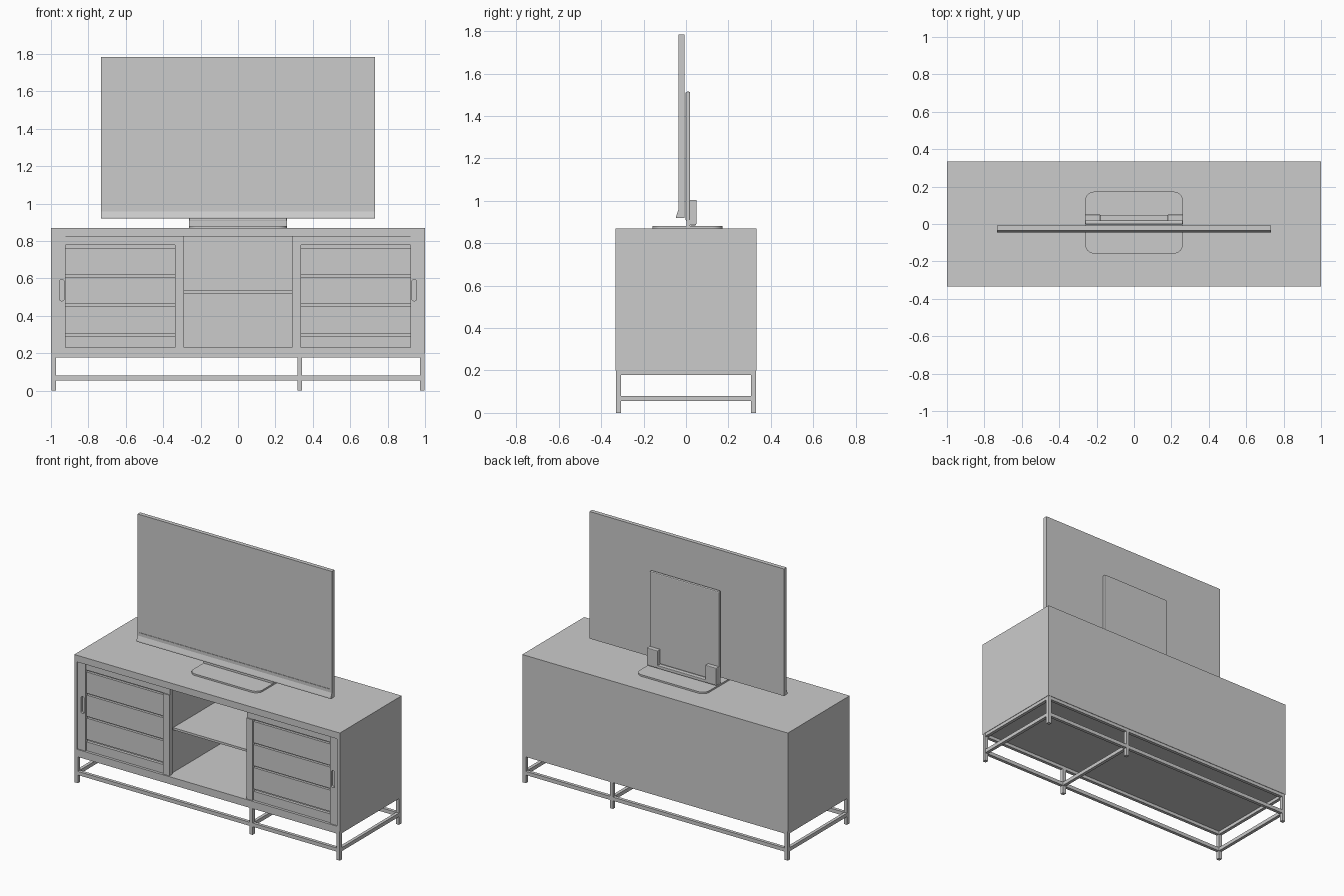
import bpy, bmesh, math
from mathutils import Vector

if "Cube" in bpy.data.objects:
    bpy.data.objects.remove(bpy.data.objects["Cube"])


def obj_from_bm(name, bm):
    bmesh.ops.recalc_face_normals(bm, faces=bm.faces)
    me = bpy.data.meshes.new(name)
    bm.to_mesh(me)
    bm.free()
    ob = bpy.data.objects.new(name, me)
    bpy.context.collection.objects.link(ob)
    return ob


def box(name, x, y, z, bevel=0):
    bm = bmesh.new()
    bmesh.ops.create_cube(bm, size=1)
    for v in bm.verts:
        v.co = Vector([(r[0] + r[1]) / 2 + c * (r[1] - r[0]) for r, c in zip((x, y, z), v.co)])
    ob = obj_from_bm(name, bm)
    if bevel:
        m = ob.modifiers.new("bevel", 'BEVEL')
        m.width, m.segments = bevel, 2
    return ob


def span(s, a, b):
    return tuple(sorted((s * a, s * b)))


def extrude(name, pts, vec):
    bm = bmesh.new()
    f = bm.faces.new([bm.verts.new(p) for p in pts])
    r = bmesh.ops.extrude_face_region(bm, geom=[f])
    new = [v for v in r["geom"] if isinstance(v, bmesh.types.BMVert)]
    bmesh.ops.translate(bm, verts=new, vec=vec)
    # keep the starting cap so the solid is closed
    if not f.is_valid:
        bmesh.ops.holes_fill(bm, edges=bm.edges)
    return obj_from_bm(name, bm)


def rounded_rect(x0, x1, z0, z1, r, n=6):
    pts = []
    for i, (cx, cz) in enumerate(((x1 - r, z1 - r), (x0 + r, z1 - r), (x0 + r, z0 + r), (x1 - r, z0 + r))):
        for k in range(n + 1):
            a = math.pi / 2 * (i + k / n)
            pts.append((cx + r * math.cos(a), cz + r * math.sin(a)))
    return pts


# Cabinet carcass
D = 0.333
box("cabinet_top", (-1, 1), (-D, D), (0.825, 0.87))
box("cabinet_bottom", (-1, 1), (-D, D), (0.20, 0.23))
box("cabinet_back", (-0.98, 0.98), (D - 0.02, D), (0.23, 0.825))
box("centre_shelf", (-0.30, 0.30), (-0.27, D - 0.02), (0.52, 0.535))

for s, side in ((-1, "left"), (1, "right")):
    box(side + "_cabinet_side", span(s, 0.98, 1), (-D, D), (0.23, 0.825))
    box(side + "_divider", span(s, 0.30, 0.32), (-0.28, D - 0.02), (0.23, 0.825))

    # Sliding door: stiles, rails and three slats
    fy = (-0.325, -0.29)
    stile = box(side + "_door_outer_stile", span(s, 0.922, 0.98), fy, (0.23, 0.825))
    box(side + "_door_inner_stile", span(s, 0.29, 0.337), fy, (0.23, 0.78))
    box(side + "_door_top_rail", span(s, 0.29, 0.922), (-0.318, -0.29), (0.78, 0.825))
    box(side + "_door_bottom_rail", span(s, 0.337, 0.922), (-0.315, -0.29), (0.23, 0.29))
    box(side + "_door_backing", span(s, 0.337, 0.922), (-0.295, -0.288), (0.29, 0.78))
    for i in range(3):
        z = 0.305 + i * 0.157
        box(f"{side}_door_slat_{i + 1}", span(s, 0.337, 0.922), (-0.312, -0.294), (z, z + 0.145))

    # Recessed finger pull cut into the outer stile
    a, b = span(s, 0.93, 0.955)
    cutter = extrude(side + "_pull_cutter", [(x, -0.34, z) for x, z in rounded_rect(a, b, 0.48, 0.595, 0.012)],
                     (0, 0.03, 0))
    cutter.hide_render = True
    cutter.hide_viewport = True
    m = stile.modifiers.new("pull", 'BOOLEAN')
    m.operation, m.object, m.solver = 'DIFFERENCE', cutter, 'EXACT'

# Metal base: six legs, two rings of rails, one cross rail
lx, ly, h = 0.986, 0.319, 0.012
for i, x in enumerate((-lx, 0.33, lx)):
    for y, end in ((-ly, "front"), (ly, "back")):
        box(f"{end}_leg_{i + 1}", (x - h, x + h), (y - h, y + h), (0, 0.2))
for z0, z1, level in ((0.055, 0.08, "lower"), (0.178, 0.2, "upper")):
    for y, end in ((-ly, "front"), (ly, "back")):
        box(f"{level}_{end}_rail", (-lx, lx), (y - h + 0.001, y + h - 0.001), (z0, z1))
    for x, end in ((-lx, "left"), (lx, "right")):
        box(f"{level}_{end}_rail", (x - h + 0.001, x + h - 0.001), (-ly, ly), (z0, z1))
box("lower_cross_rail", (0.33 - h + 0.001, 0.33 + h - 0.001), (-ly, ly), (0.055, 0.08))

# Television body: side profile with a flared chin, screen inset in the front
profile = [(-0.008, 0.92), (-0.046, 0.92), (-0.046, 0.928), (-0.036, 0.958),
           (-0.036, 1.785), (-0.008, 1.785)]
tv = extrude("television_body", [(-0.732, y, z) for y, z in profile], (1.464, 0, 0))
bm = bmesh.new()
bm.from_mesh(tv.data)
front = [f for f in bm.faces if f.calc_center_median().y < -0.0355 and f.calc_area() > 0.8]
bmesh.ops.inset_region(bm, faces=front, thickness=0.015)
for v in front[0].verts:
    if v.co.z < 1.2:
        v.co.z = 0.98
deep = bmesh.ops.extrude_face_region(bm, geom=front)
bmesh.ops.translate(bm, verts=[v for v in deep["geom"] if isinstance(v, bmesh.types.BMVert)], vec=(0, 0.003, 0))
bmesh.ops.delete(bm, geom=[f for f in front if f.is_valid], context='FACES_ONLY')
bm.to_mesh(tv.data)
bm.free()

# Rear housing, stand brackets and base plate
box("rear_housing", (-0.262, 0.262), (-0.002, 0.02), (0.905, 1.515), 0.006)
box("stand_neck", (-0.262, 0.262), (0.002, 0.018), (0.875, 0.91))
box("stand_crossbar", (-0.262, 0.262), (0.018, 0.048), (0.885, 0.905), 0.003)
for s, side in ((-1, "left"), (1, "right")):
    box(side + "_stand_bracket", span(s, 0.18, 0.262), (0.015, 0.05), (0.89, 1.005), 0.004)
base = extrude("stand_base", [(x, y, 0.868) for x, y in rounded_rect(-0.262, 0.262, -0.158, 0.173, 0.05)],
               (0, 0, 0.013))
base.data.shade_smooth()
base.data.set_sharp_from_angle(angle=math.radians(30))
